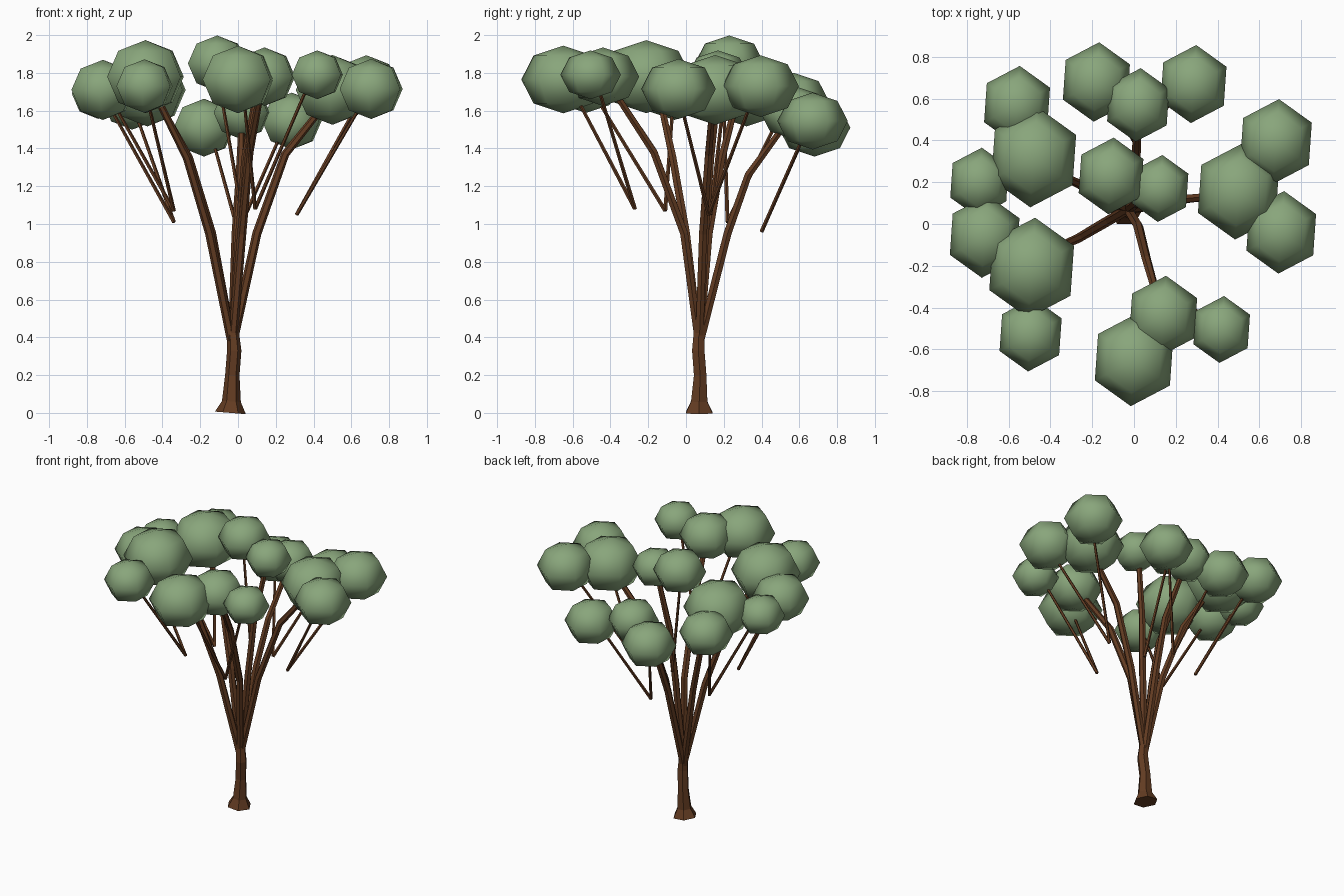
import bpy, bmesh, math
from mathutils import Vector, Matrix

cube = bpy.data.objects.get("Cube")
if cube:
    bpy.data.objects.remove(cube)


def material(name, colour):
    m = bpy.data.materials.new(name)
    m.use_nodes = True
    m.diffuse_color = colour
    m.node_tree.nodes["Principled BSDF"].inputs["Base Color"].default_value = colour
    return m


bark = material("bark_brown", (0.125, 0.045, 0.016, 1))
leaf = material("leaf_green", (0.25, 0.38, 0.2, 1))


def finish(bm, name, mat, smooth):
    bmesh.ops.recalc_face_normals(bm, faces=bm.faces)
    mesh = bpy.data.meshes.new(name)
    bm.to_mesh(mesh)
    bm.free()
    mesh.materials.append(mat)
    for p in mesh.polygons:
        p.use_smooth = smooth
    obj = bpy.data.objects.new(name, mesh)
    bpy.context.collection.objects.link(obj)


def tube(name, points, radii, sides=6):
    """Faceted limb that follows the points, with a radius at each one."""
    pts = [Vector(p) for p in points]
    bm = bmesh.new()
    rings = []
    for i, (p, r) in enumerate(zip(pts, radii)):
        along = pts[min(i + 1, len(pts) - 1)] - pts[max(i - 1, 0)]
        turn = Vector((0, 0, 1)).rotation_difference(along)
        ring = []
        for k in range(sides):
            a = math.tau * k / sides
            ring.append(bm.verts.new(p + turn @ Vector((r * math.cos(a), r * math.sin(a), 0))))
        rings.append(ring)
    for low, high in zip(rings, rings[1:]):
        for k in range(sides):
            n = (k + 1) % sides
            bm.faces.new((low[k], low[n], high[n], high[k]))
    bm.faces.new(rings[0])
    bm.faces.new(rings[-1])
    finish(bm, name, bark, False)


def clump(name, x, y, z, r):
    """Flattened six-sided ball of leaves."""
    bm = bmesh.new()
    bmesh.ops.create_uvsphere(bm, u_segments=6, v_segments=4, radius=1)
    bm.transform(Matrix.Translation((x, y, z)) @ Matrix.Rotation(math.radians(-4), 4, "Z")
                 @ Matrix.Diagonal((r, r * 1.07, r * 0.86, 1)))
    finish(bm, name, leaf, True)


# Trunk with flared foot
tube("trunk", [(-.04, .07, 0), (-.035, .07, .06), (-.03, .075, .2), (-.02, .065, .33), (-.03, .07, .48)],
     [.082, .05, .038, .038, .028])

# Main branches: middle, bend and end points
branches = {
    "front_right": [(-.15, 0, .95), (-.27, -.07, 1.35), (-.43, -.14, 1.67)],
    "back_right": [(-.14, .12, .95), (-.26, .19, 1.35), (-.43, .27, 1.66)],
    "left": [(.1, .09, .95), (.25, .12, 1.37), (.45, .14, 1.62)],
    "back": [(-.01, .22, .95), (.01, .33, 1.26), (.02, .52, 1.52)],
    "front": [(.02, -.01, .95), (.06, -.17, 1.38), (.12, -.38, 1.7)],
    "centre": [(.01, .1, .95), (.04, .13, 1.35), (.1, .17, 1.7)],
}
for name, path in branches.items():
    tube(name + "_branch", [(-.03, .07, .36)] + path, [.024, .024, .022, .018])

# Thin twigs, each fanning out from one lower point
twigs = {
    "front_right": [(-.34, -.11, 1.07), (-.65, -.07, 1.62), (-.48, -.47, 1.66)],
    "back_right": [(-.34, .22, 1.01), (-.54, .5, 1.58), (-.68, .2, 1.62)],
    "left": [(.31, .12, 1.05), (.64, -.02, 1.61), (.63, .34, 1.63)],
    "back": [(0, .4, .96), (-.13, .61, 1.43), (.22, .62, 1.46)],
    "front": [(.09, -.27, 1.08), (.03, -.58, 1.67), (.36, -.46, 1.71)],
    "centre": [(.02, .13, 1.05), (-.1, .21, 1.74)],
}
for name, (start, *ends) in twigs.items():
    for i, end in enumerate(ends):
        tube(f"{name}_twig_{i + 1}", [start, end], [.011, .009], 5)

# Leaf clumps: centre and radius
clumps = [
    (-.56, .57, 1.65, .175), (-.48, .32, 1.71, .225), (-.74, .2, 1.69, .155),
    (-.715, -.06, 1.71, .185), (-.49, -.21, 1.78, .225), (-.495, -.53, 1.73, .165),
    (-.18, .68, 1.51, .178), (.02, .57, 1.59, .165), (.285, .67, 1.545, .175),
    (-.11, .23, 1.85, .172), (.125, .17, 1.79, .15), (.5, .155, 1.71, .215),
    (.68, .395, 1.73, .19), (.705, -.04, 1.715, .185), (.14, -.44, 1.78, .18),
    (0, -.65, 1.765, .208), (.42, -.505, 1.79, .15),
]
for i, c in enumerate(clumps):
    clump(f"leaf_clump_{i + 1}", *c)
